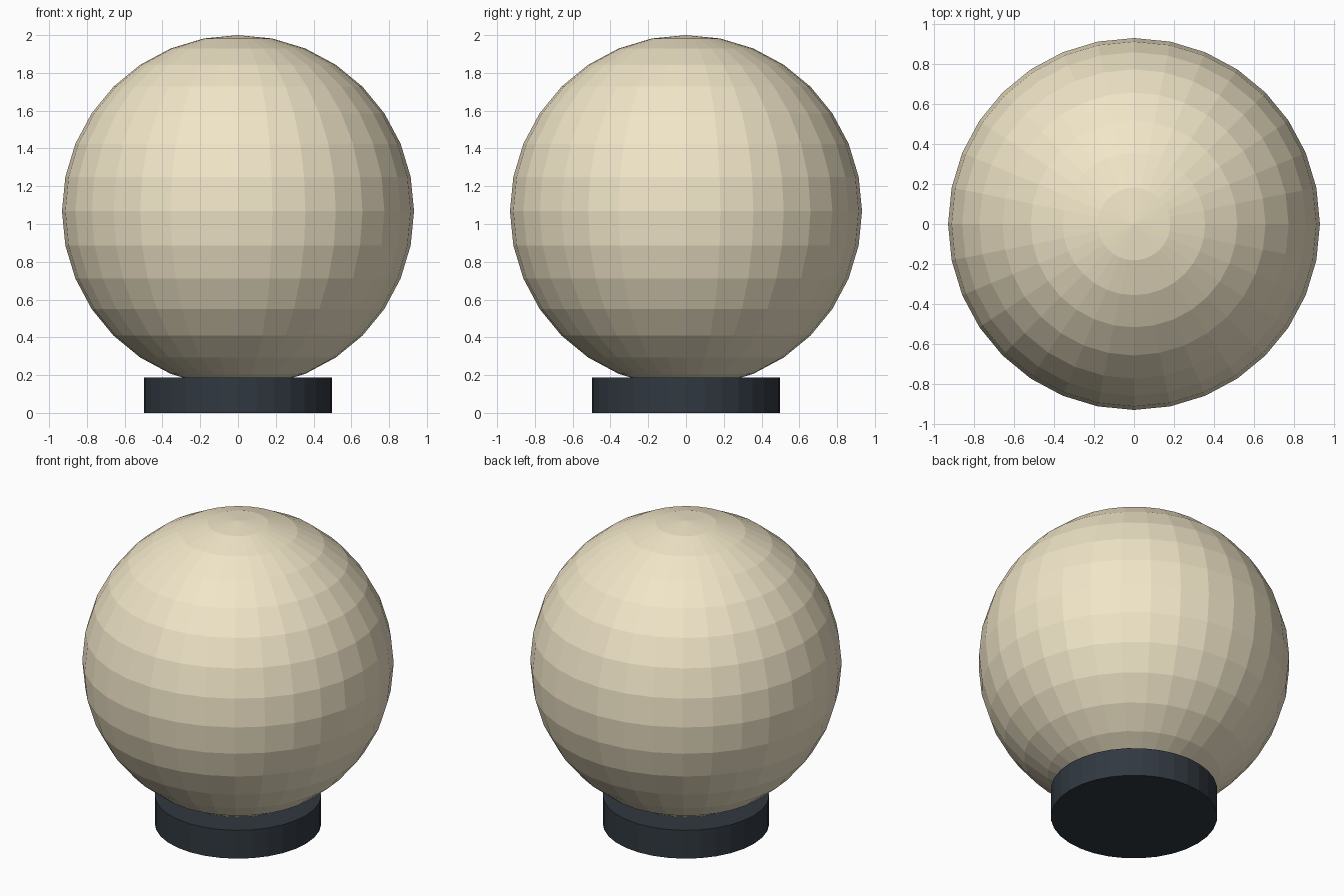
import bpy

if "Cube" in bpy.data.objects:
    bpy.data.objects.remove(bpy.data.objects["Cube"])


def finish(name, colour):
    obj = bpy.context.object
    obj.name = name
    mat = bpy.data.materials.new(name + "_material")
    mat.diffuse_color = (*colour, 1)
    mat.use_nodes = True
    mat.node_tree.nodes["Principled BSDF"].inputs["Base Color"].default_value = mat.diffuse_color
    obj.data.materials.append(mat)
    return obj


R = 0.932        # globe radius
BASE_H = 0.187   # base height

# Faceted globe, sunk slightly into the base
bpy.ops.mesh.primitive_uv_sphere_add(segments=32, ring_count=16, radius=R,
                                     location=(0, 0, 2 - R))
finish("globe", (0.88, 0.79, 0.58))

# Short round base
bpy.ops.mesh.primitive_cylinder_add(vertices=32, radius=0.498, depth=BASE_H,
                                    location=(0, 0, BASE_H / 2))
finish("base", (0.03, 0.04, 0.052))
